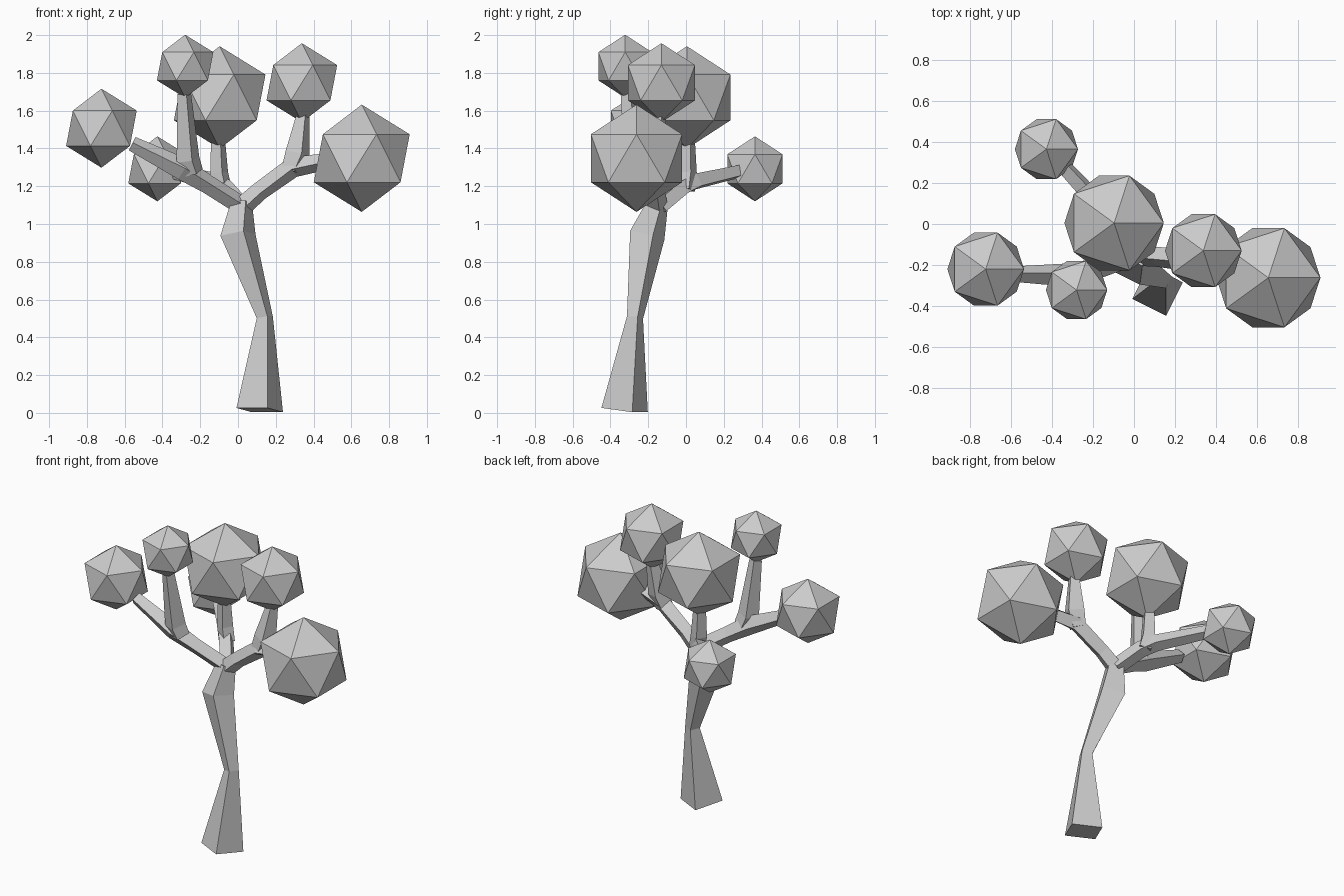
import bpy, bmesh, math
from mathutils import Vector

if "Cube" in bpy.data.objects:
    bpy.data.objects.remove(bpy.data.objects["Cube"])


def limb(name, nodes, ref=(0.31, -0.95, 0)):
    """Four-sided tapering limb through nodes (x, y, z, corner radius)."""
    pts = [Vector(n[:3]) for n in nodes]
    bm = bmesh.new()
    rings = []
    for i, p in enumerate(pts):
        t = Vector()
        if i > 0:
            t += (p - pts[i - 1]).normalized()
        if i < len(pts) - 1:
            t += (pts[i + 1] - p).normalized()
        t.normalize()
        u = Vector(ref)
        u = (u - t * u.dot(t)).normalized()
        v = t.cross(u)
        r = nodes[i][3]
        rings.append([bm.verts.new(p + r * (u * math.cos(a) + v * math.sin(a)))
                      for a in (k * math.pi / 2 for k in range(4))])
    for a, b in zip(rings, rings[1:]):
        for k in range(4):
            j = (k + 1) % 4
            bm.faces.new((a[k], a[j], b[j], b[k]))
    bm.faces.new(rings[0][::-1])
    bm.faces.new(rings[-1])
    bmesh.ops.recalc_face_normals(bm, faces=bm.faces)
    mesh = bpy.data.meshes.new(name)
    bm.to_mesh(mesh)
    bm.free()
    bpy.context.collection.objects.link(bpy.data.objects.new(name, mesh))


# Trunk
limb("trunk", [(0.115, -0.325, 0.015, 0.13), (0.142, -0.27, 0.505, 0.045),
               (0.0, -0.205, 0.94, 0.098), (0.02, -0.15, 1.11, 0.06)])

# Left bough with its upright fork
limb("left_branch", [(0.03, -0.14, 1.09, 0.05), (-0.16, -0.21, 1.21, 0.05),
                     (-0.29, -0.25, 1.29, 0.06), (-0.56, -0.245, 1.425, 0.04)])
limb("left_upright_branch", [(-0.24, -0.25, 1.27, 0.06), (-0.265, -0.265, 1.34, 0.065),
                             (-0.285, -0.31, 1.69, 0.038)])

# Right bough with its upright fork
limb("right_branch", [(0.01, -0.15, 1.08, 0.055), (0.11, -0.16, 1.17, 0.05),
                      (0.29, -0.18, 1.3, 0.055), (0.46, -0.22, 1.33, 0.045)])
limb("right_upright_branch", [(0.28, -0.18, 1.28, 0.055), (0.315, -0.17, 1.37, 0.068),
                              (0.345, -0.14, 1.58, 0.036)])

# Back bough with its upright fork
limb("back_branch", [(0.02, -0.14, 1.09, 0.05), (-0.07, -0.02, 1.19, 0.05),
                     (-0.13, 0.05, 1.225, 0.05), (-0.35, 0.29, 1.28, 0.04)], (0.3, 0.3, 0.9))
limb("back_upright_branch", [(-0.08, 0.0, 1.18, 0.05), (-0.1, 0.01, 1.27, 0.05),
                             (-0.105, 0.01, 1.43, 0.04)])

# Faceted leaf clusters
for name, x, y, z, r in [
    ("left_leaves", -0.723, -0.22, 1.507, 0.209),
    ("left_top_leaves", -0.28, -0.322, 1.835, 0.167),
    ("middle_leaves", -0.097, 0.005, 1.67, 0.271),
    ("right_top_leaves", 0.338, -0.13, 1.748, 0.209),
    ("right_leaves", 0.655, -0.262, 1.348, 0.284),
    ("back_leaves", -0.427, 0.365, 1.292, 0.172),
]:
    bpy.ops.mesh.primitive_ico_sphere_add(subdivisions=1, radius=r, location=(x, y, z))
    bpy.context.object.name = name
